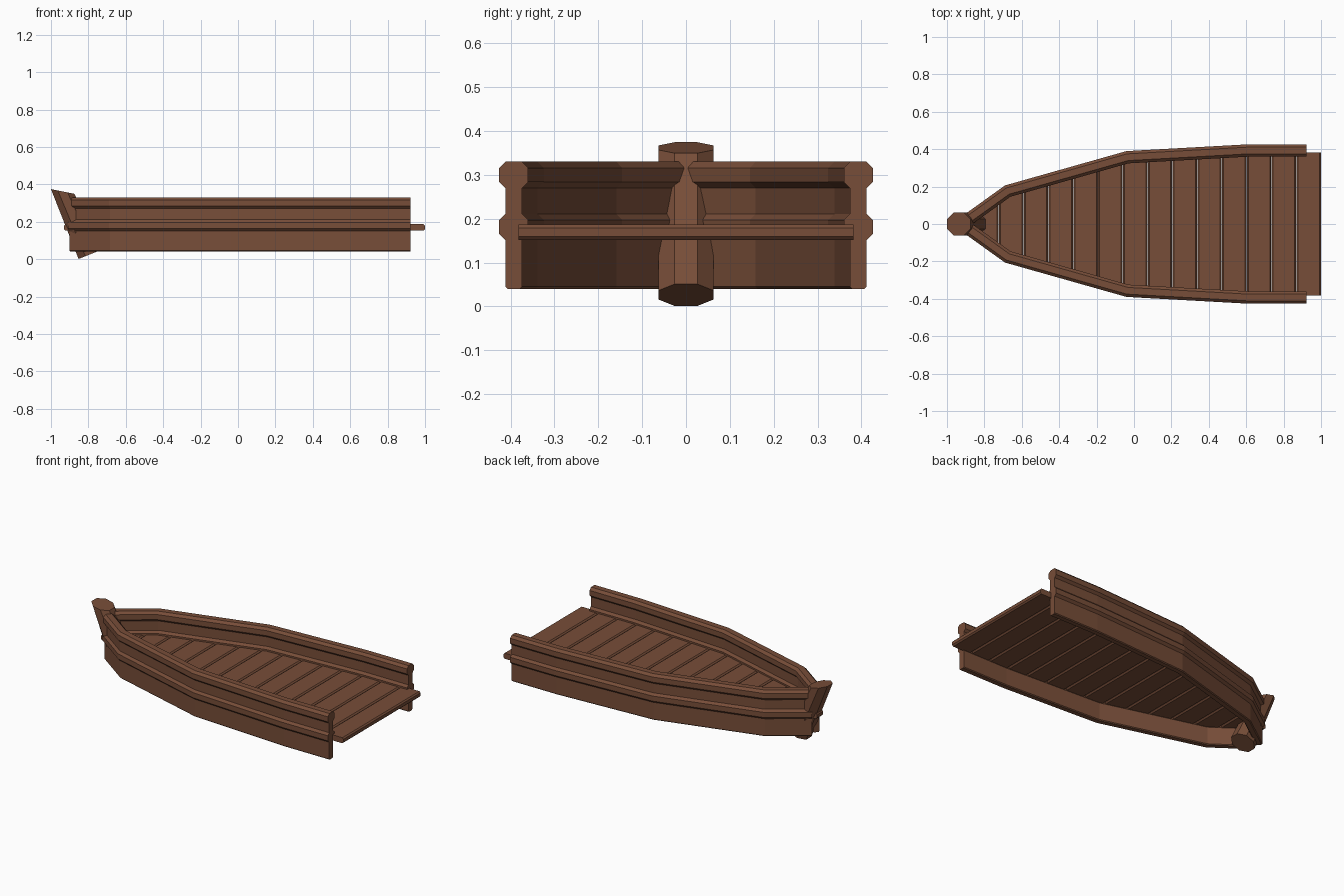
import bpy, bmesh, math
from mathutils import Vector

if "Cube" in bpy.data.objects:
    bpy.data.objects.remove(bpy.data.objects["Cube"])

# One wood colour for the whole boat
wood = bpy.data.materials.new("brown wood")
wood.diffuse_color = (0.185, 0.075, 0.040, 1)
wood.use_nodes = True
wood.node_tree.nodes["Principled BSDF"].inputs["Base Color"].default_value = wood.diffuse_color

# Plan line of the left side, from stern to bow
PATH = [Vector(p) for p in ((0.922, 0.393), (0.61, 0.393), (-0.035, 0.357),
                            (-0.675, 0.176), (-0.89, 0.022))]


def finish(bm, name):
    bmesh.ops.recalc_face_normals(bm, faces=bm.faces[:])
    me = bpy.data.meshes.new(name)
    bm.to_mesh(me)
    bm.free()
    me.materials.append(wood)
    ob = bpy.data.objects.new(name, me)
    bpy.context.collection.objects.link(ob)
    return ob


def bridge(bm, rings):
    """Skin closed rings of points and cap both ends."""
    rows = [[bm.verts.new(p) for p in r] for r in rings]
    n = len(rows[0])
    for a, b in zip(rows, rows[1:]):
        for i in range(n):
            bm.faces.new((a[i], a[(i + 1) % n], b[(i + 1) % n], b[i]))
    bm.faces.new(rows[0])
    bm.faces.new(rows[-1])


def sweep(name, profile, side):
    """Sweep an (outward, z) profile along the mitred plan line."""
    rings = []
    for i, p in enumerate(PATH):
        dirs = [(PATH[j + 1] - PATH[j]).normalized()
                for j in (i - 1, i) if 0 <= j < len(PATH) - 1]
        normals = [Vector((d.y, -d.x)) for d in dirs]
        m = sum(normals, Vector((0, 0))).normalized()
        m /= m.dot(normals[0])
        rings.append([(p.x + m.x * o, side * (p.y + m.y * o), z) for o, z in profile])
    bm = bmesh.new()
    bridge(bm, rings)
    return finish(bm, name)


def octagon(zc, h=0.033, v=0.031, c=0.015):
    return [(h, zc - v + c), (h, zc + v - c), (h - c, zc + v), (c - h, zc + v),
            (-h, zc + v - c), (-h, zc - v + c), (c - h, zc - v), (h - c, zc - v)]


# Side walls with two octagonal rails each
wall = [(0.014, 0.04), (0.019, 0.045), (0.019, 0.31), (-0.019, 0.31),
        (-0.019, 0.045), (-0.014, 0.04)]
for side, tag in ((1, "left"), (-1, "right")):
    sweep(tag + "_wall", wall, side)
    sweep(tag + "_top_rail", octagon(0.3), side)
    sweep(tag + "_lower_rail", octagon(0.181), side)


def half_width(x):
    """Half width of the deck, reaching into the walls."""
    if x >= 0.61:
        return 0.382
    for a, b in zip(PATH, PATH[1:]):
        if b.x <= x <= a.x:
            t = (x - a.x) / (b.x - a.x)
            return max(a.y + (b.y - a.y) * t - 0.005, 0.03)
    return 0.03


# Deck planks with chamfered long edges
STEP, C, Z0, Z1 = 0.1325, 0.008, 0.152, 0.187
x1, k = 1.0, 0
while x1 > -0.92:
    x0 = max(x1 - STEP, -0.932)
    a, b = x0 + 0.0012, x1 - (0.0012 if k else 0)
    section = [(a, Z0 + C), (a + C, Z0), (b - C, Z0), (b, Z0 + C),
               (b, Z1 - C), (b - C, Z1), (a + C, Z1), (a, Z1 - C)]
    bm = bmesh.new()
    bridge(bm, [[(x, s * (half_width(x)), z) for x, z in section] for s in (-1, 1)])
    finish(bm, "deck_plank_%02d" % (k + 1))
    x1, k = x0, k + 1

# Raked octagonal bow post with slanted ends
R = 0.0625 / math.cos(math.pi / 8)
rings = []
for xc, zc, slope in ((-0.79, 0.026, 0.40), (-0.9375, 0.362, -0.2)):
    ring = []
    for i in range(8):
        t = math.pi / 8 + i * math.pi / 4
        dx = R * math.cos(t)
        ring.append((xc + dx, R * math.sin(t), zc + dx * slope))
    rings.append(ring)
bm = bmesh.new()
bridge(bm, rings)
finish(bm, "bow_post")
